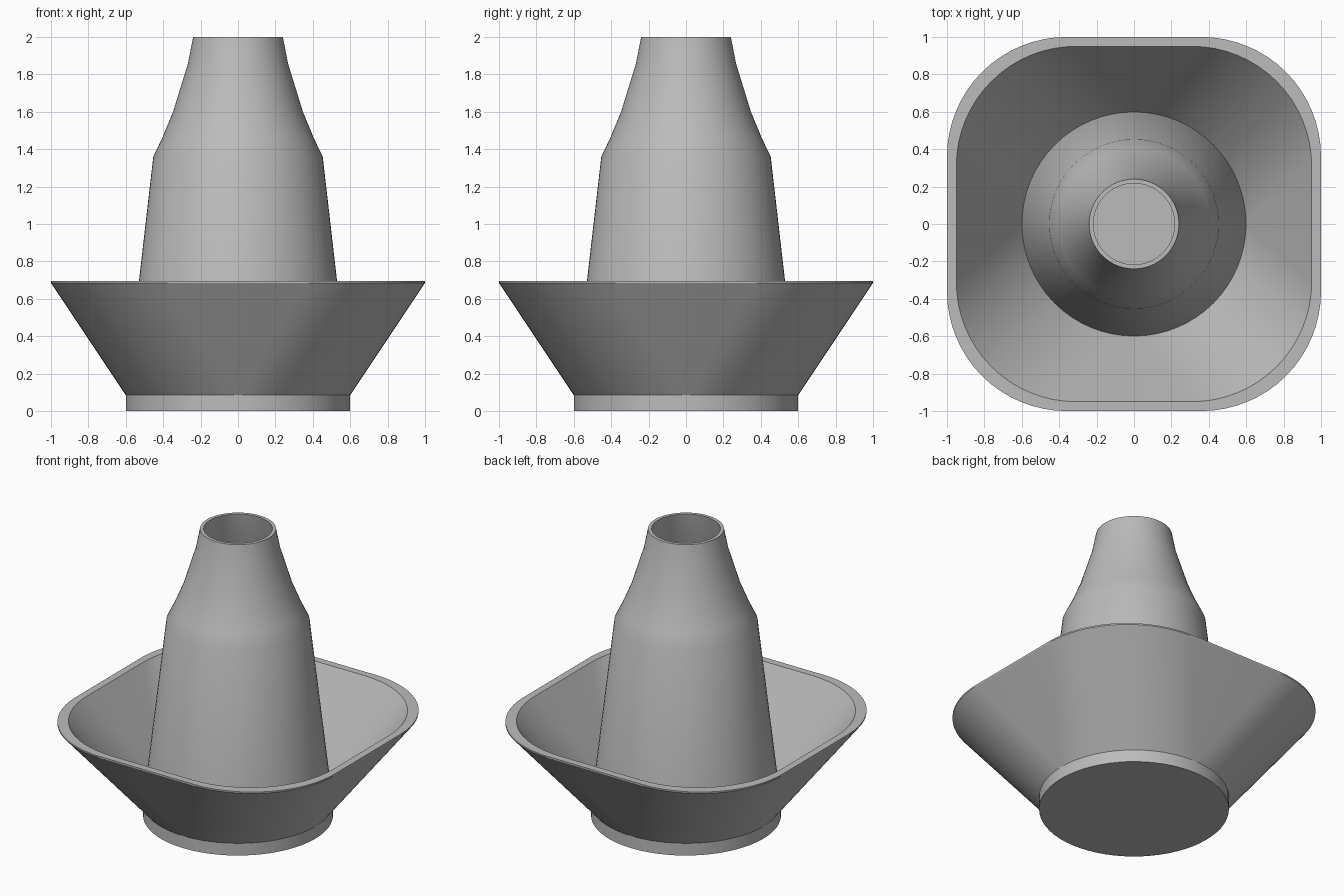
import bpy, bmesh
from math import sin, cos, pi, radians

if "Cube" in bpy.data.objects:
    bpy.data.objects.remove(bpy.data.objects["Cube"])

GREY = (0.5, 0.5, 0.5, 1)
mat = bpy.data.materials.new("plain grey")
mat.use_nodes = True
mat.diffuse_color = GREY
mat.node_tree.nodes["Principled BSDF"].inputs["Base Color"].default_value = GREY

ARC = 16          # segments per quarter turn
BASE_TOP = 0.085
FOOT_R = 0.6


def ring(half, radius, z):
    """Rounded square outline; half == radius gives a circle."""
    c = half - radius
    pts = []
    for k in range(4):
        mid = k * pi / 2 + pi / 4
        cx = c * (1 if cos(mid) > 0 else -1)
        cy = c * (1 if sin(mid) > 0 else -1)
        for i in range(ARC + 1):
            a = (k + i / ARC) * pi / 2
            pts.append((cx + radius * cos(a), cy + radius * sin(a), z))
    return pts


def loft(name, rings, cap_start=False, cap_end=False):
    """Skin a list of outlines into one smooth part with sharp creases."""
    bm = bmesh.new()
    loops = [[bm.verts.new(p) for p in r] for r in rings]
    for lo, hi in zip(loops, loops[1:]):
        for i in range(len(lo)):
            j = (i + 1) % len(lo)
            bm.faces.new((lo[i], lo[j], hi[j], hi[i]))
    if cap_start:
        bm.faces.new(loops[0][::-1])
    if cap_end:
        bm.faces.new(loops[-1])
    bmesh.ops.remove_doubles(bm, verts=bm.verts, dist=0.0005)
    bmesh.ops.dissolve_degenerate(bm, edges=bm.edges, dist=0.0001)
    mesh = bpy.data.meshes.new(name)
    bm.to_mesh(mesh)
    bm.free()
    mesh.materials.append(mat)
    obj = bpy.data.objects.new(name, mesh)
    bpy.context.collection.objects.link(obj)
    bpy.ops.object.select_all(action='DESELECT')
    obj.select_set(True)
    bpy.context.view_layer.objects.active = obj
    bpy.ops.object.shade_smooth_by_angle(angle=radians(30))
    return obj


def circle(r, z):
    return ring(r, r, z)


# Round foot
loft("foot", [circle(FOOT_R, 0), circle(FOOT_R, BASE_TOP)], cap_start=True)

# Flared bowl: round at the foot, rounded square at the rim
loft("bowl", [
    circle(FOOT_R, BASE_TOP),
    ring(1.0, 0.64, 0.685),
    ring(1.0, 0.64, 0.695),
    ring(0.95, 0.64, 0.695),
    circle(FOOT_R - 0.002, BASE_TOP + 0.005),
])

# Hollow tapering tower with a narrowing neck
profile = [(FOOT_R, BASE_TOP), (0.453, 1.36), (0.405, 1.46),
           (0.347, 1.6), (0.267, 1.86), (0.24, 2.0)]
WALL = 0.023
outer = [circle(r, z) for r, z in profile]
inner = [circle(r - WALL, z) for r, z in reversed(profile)]
loft("tower", outer + inner, cap_end=True)
